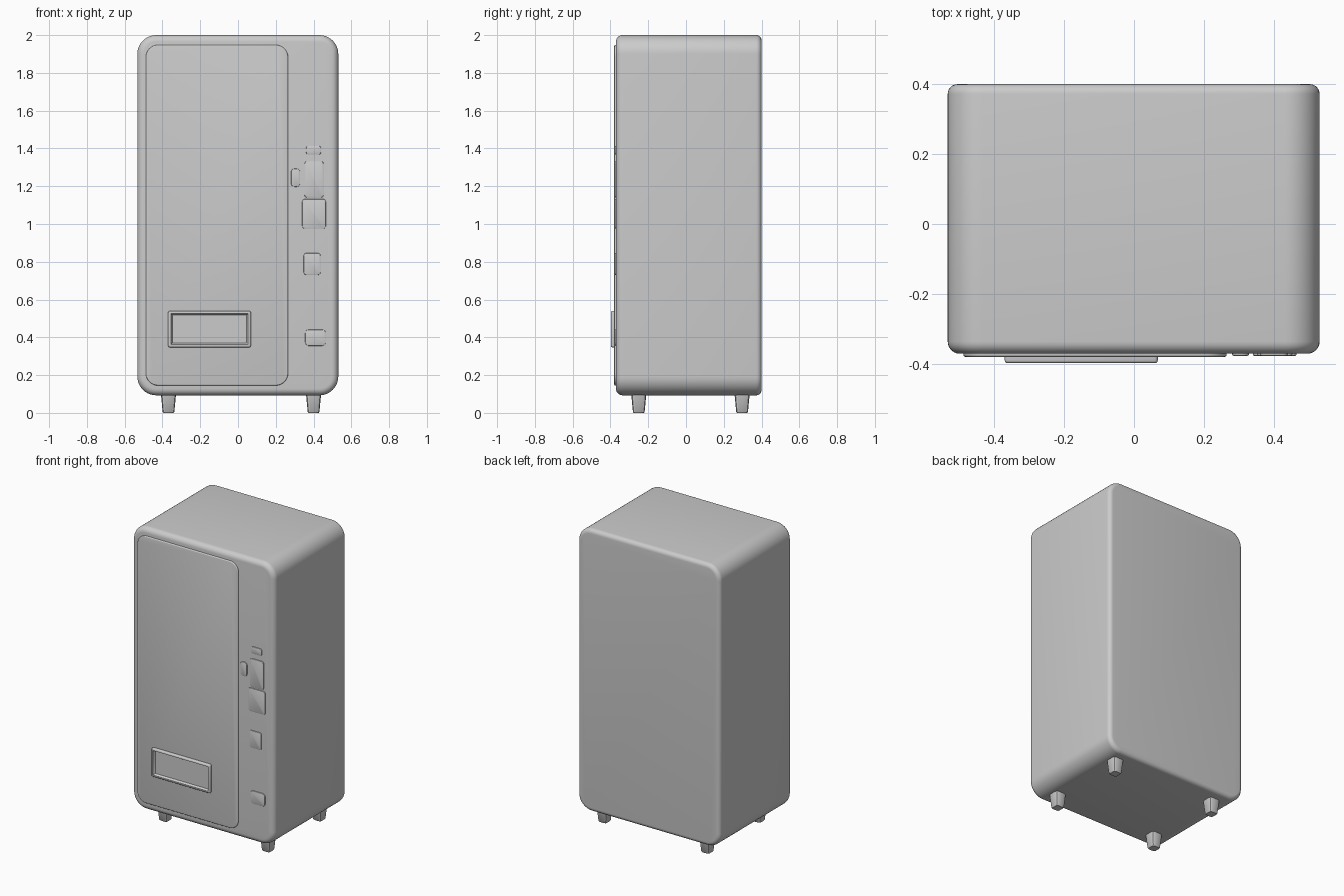
import bpy, bmesh, math

if "Cube" in bpy.data.objects:
    bpy.data.objects.remove(bpy.data.objects["Cube"])


def rounded_rect(hw, hh, r, seg):
    """Outline of a rounded rectangle centred on the origin."""
    pts = []
    for k, (sx, sy) in enumerate([(1, 1), (-1, 1), (-1, -1), (1, -1)]):
        for i in range(seg + 1):
            a = math.pi / 2 * (k + i / seg)
            pts.append((sx * (hw - r) + r * math.cos(a),
                        sy * (hh - r) + r * math.sin(a)))
    return pts


def loft(name, rings, place):
    """Skin a list of (outline, depth) rings and cap both ends."""
    bm = bmesh.new()
    loops = [[bm.verts.new(place(u, v, d)) for u, v in pts] for pts, d in rings]
    n = len(loops[0])
    for a, b in zip(loops, loops[1:]):
        for i in range(n):
            j = (i + 1) % n
            bm.faces.new((a[i], a[j], b[j], b[i]))
    bm.faces.new(loops[0])
    bm.faces.new(loops[-1])
    bmesh.ops.recalc_face_normals(bm, faces=bm.faces)
    mesh = bpy.data.meshes.new(name)
    bm.to_mesh(mesh)
    bm.free()
    ob = bpy.data.objects.new(name, mesh)
    bpy.context.collection.objects.link(ob)
    bpy.ops.object.select_all(action='DESELECT')
    ob.select_set(True)
    bpy.context.view_layer.objects.active = ob
    bpy.ops.object.shade_smooth_by_angle(angle=math.radians(35))
    return ob


def fillet(y, b, sign, steps):
    """(inset, y) pairs rounding an edge of size b, from side wall to face."""
    return [(b * (1 - math.cos(t)), y + sign * b * (1 - math.sin(t)))
            for t in (math.pi / 2 * i / steps for i in range(steps + 1))]


def panel(name, x0, x1, z0, z1, profile, r, seg=6):
    """Upright rounded panel in XZ following an (inset, y) profile."""
    hw, hh = (x1 - x0) / 2, (z1 - z0) / 2
    cx, cz = (x0 + x1) / 2, (z0 + z1) / 2
    rings = [(rounded_rect(hw - i, hh - i, max(r - i, 0.001), seg), y)
             for i, y in profile]
    return loft(name, rings, lambda u, v, d: (cx + u, d, cz + v))


# Cabinet
FRONT, BACK = -0.371, 0.40
profile = fillet(BACK, 0.028, -1, 6)[::-1] + fillet(FRONT, 0.035, 1, 6)
panel("cabinet", -0.533, 0.531, 0.093, 2.0, profile, 0.1, 10)

# Door
panel("door", -0.488, 0.265, 0.145, 1.948,
      [(0, FRONT + 0.02)] + fillet(-0.38, 0.006, 1, 3), 0.065, 8)

# Delivery tray: raised frame with a recessed flap
panel("delivery_tray", -0.37, 0.068, 0.347, 0.54,
      [(0, -0.375)] + fillet(-0.398, 0.008, 1, 3)
      + [(0.014, -0.398), (0.022, -0.384)], 0.009, 3)

# Control column
controls = {
    "display": (0.36, 0.44, 1.367, 1.414, 0.014),
    "keypad": (0.352, 0.453, 1.14, 1.332, 0.014),
    "door_handle": (0.281, 0.329, 1.197, 1.293, 0.018),
    "payment_panel": (0.34, 0.465, 0.975, 1.132, 0.014),
    "coin_slot": (0.348, 0.437, 0.73, 0.846, 0.014),
    "coin_return": (0.356, 0.464, 0.355, 0.441, 0.018),
}
for name, (x0, x1, z0, z1, r) in controls.items():
    panel(name, x0, x1, z0, z1,
          [(0, FRONT + 0.01)] + fillet(-0.377, 0.004, 1, 2), r, 4)

# Tapered feet
for side, cx in (("left", -0.368), ("right", 0.4)):
    for end, cy in (("front", -0.25), ("back", 0.297)):
        rings = [(rounded_rect(h, h, c, 2), z) for h, c, z in
                 ((0.027, 0.012, 0), (0.031, 0.014, 0.005), (0.041, 0.018, 0.11))]
        loft(f"{end}_{side}_foot", rings,
             lambda u, v, d, cx=cx, cy=cy: (cx + u, cy + v, d))
